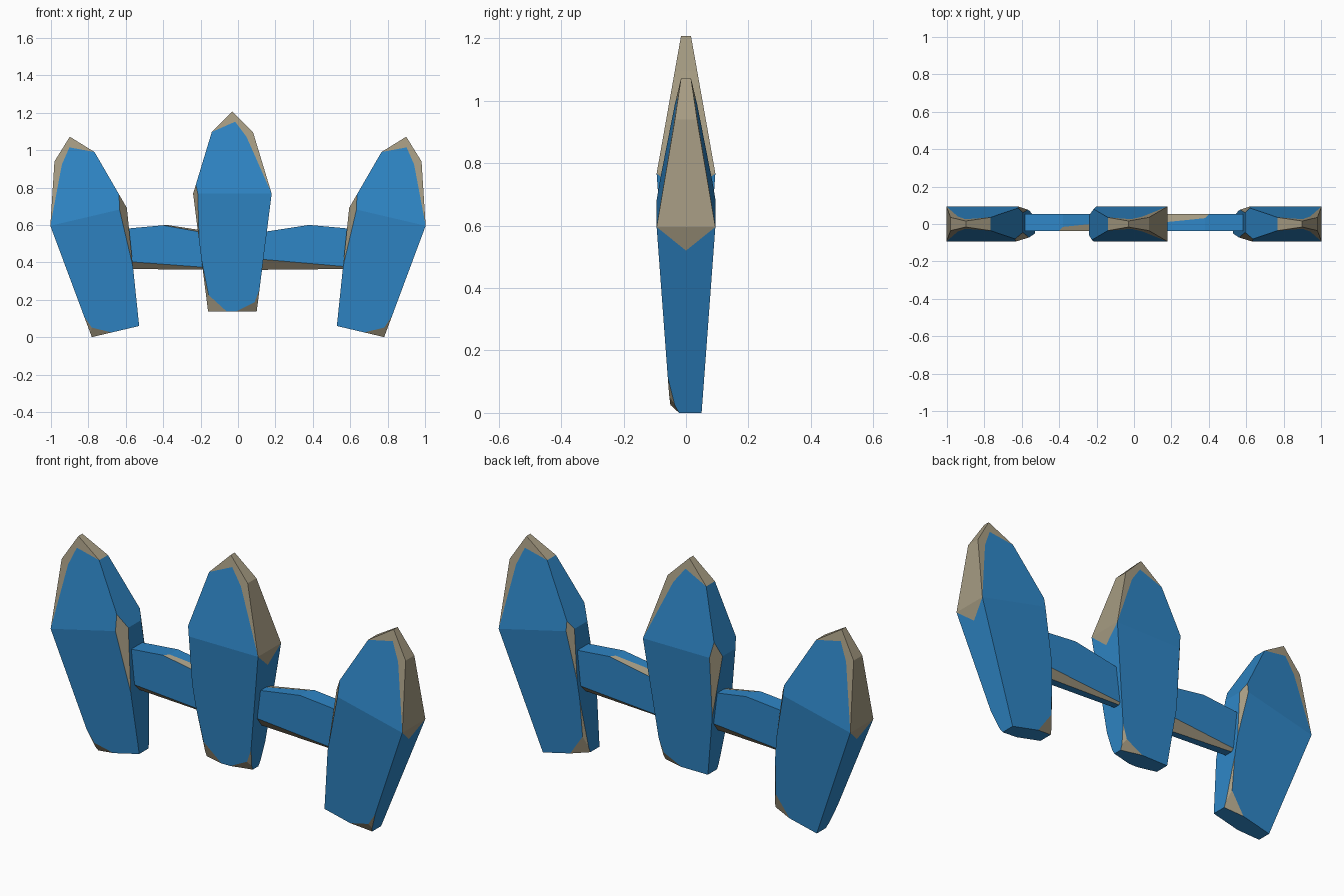
import bpy, bmesh, math
from mathutils import Vector, Matrix

if "Cube" in bpy.data.objects:
    bpy.data.objects.remove(bpy.data.objects["Cube"])


def material(name, rgb):
    m = bpy.data.materials.new(name)
    m.diffuse_color = (*rgb, 1)
    m.use_nodes = True
    m.node_tree.nodes["Principled BSDF"].inputs["Base Color"].default_value = m.diffuse_color
    return m


MATS = [material("blue_paint", (0.028, 0.238, 0.565)),
        material("bare_wood", (0.38, 0.33, 0.225))]


def prism(outline, depth):
    """Closed solid from an (x, z) outline; depth(z) is half the thickness."""
    bm = bmesh.new()
    f = [bm.verts.new((x, -depth(z), z)) for x, z in outline]
    b = [bm.verts.new((x, depth(z), z)) for x, z in outline]
    n = len(outline)
    for i in range(n):
        j = (i + 1) % n
        bm.faces.new((f[i], f[j], b[j], b[i]))
    return bm, f, b


def chip(bm, inside, p, q, r):
    """Slice off the corner beyond the plane p-q-r and cap it with bare wood."""
    p, q, r = Vector(p), Vector(q), Vector(r)
    n = (q - p).cross(r - p).normalized()
    if n.dot(Vector(inside) - p) > 0:
        n = -n
    res = bmesh.ops.bisect_plane(bm, geom=bm.verts[:] + bm.edges[:] + bm.faces[:],
                                 plane_co=p, plane_no=n, clear_outer=True)
    edges = [e for e in res["geom_cut"]
             if isinstance(e, bmesh.types.BMEdge) and e.is_boundary]
    bmesh.ops.edgeloop_fill(bm, edges=edges, mat_nr=1)


def split(bm, faces, co, no):
    """Score a line across some faces without removing anything."""
    geom = set(faces)
    for f in faces:
        geom.update(f.verts)
        geom.update(f.edges)
    bmesh.ops.bisect_plane(bm, geom=list(geom), plane_co=co, plane_no=no)


def finish(bm, name, matrix):
    bm.transform(matrix)
    bmesh.ops.recalc_face_normals(bm, faces=bm.faces[:])
    me = bpy.data.meshes.new(name)
    bm.to_mesh(me)
    bm.free()
    for m in MATS:
        me.materials.append(m)
    ob = bpy.data.objects.new(name, me)
    bpy.context.collection.objects.link(ob)


def board_depth(z):
    return 0.05 + 0.044 * z / 0.63 if z <= 0.63 else 0.094 - 0.078 * (z - 0.63) / 0.44


def board(name, matrix, extra_chip=False):
    outline = [(-.13, 0), (.13, 0), (.21, .63), (.11, .96), (0, 1.07), (-.11, .96), (-.21, .63)]
    bm, f, b = prism(outline, board_depth)
    for s in (f, b):
        bm.faces.new((s[0], s[1], s[2], s[6]))
        bm.faces.new((s[6], s[2], s[3], s[4], s[5]))
    mid = (0, 0, 0.5)
    # chipped shoulders on the inner side
    chip(bm, mid, (.17, -.094, .63), (.21, -.045, .63), (.17, -.072, .315))
    chip(bm, mid, (.185, .094, .63), (.21, .06, .63), (.178, .0764, .378))
    # chipped foot corners
    chip(bm, mid, (.16, .0675, .25), (.11, .05, 0), (.13, .03, 0))
    chip(bm, mid, (.03, .05, 0), (.118, .0556, .08), (.09, .035, 0))
    for s in ((-1, 1) if extra_chip else (-1,)):
        chip(bm, mid, (-.145, s * .0584, .12), (-.10, s * .05, 0), (-.13, s * .03, 0))
        chip(bm, mid, (-.02, s * .05, 0), (-.12, s * .0535, .05), (-.10, s * .03, 0))
    bmesh.ops.recalc_face_normals(bm, faces=bm.faces[:])

    # worn tip: three lines scored across the broad faces
    def broad():
        return [f for f in bm.faces if abs(f.normal.y) > .8 and f.material_index == 0]
    pts = [(-.21, .63), (-.075, .935), (-.015, 1.015), (.11, .96)]
    lines = []
    for (x0, z0), (x1, z1) in zip(pts, pts[1:]):
        co, no = Vector((x0, 0, z0)), Vector((z0 - z1, 0, x1 - x0)).normalized()
        lines.append((co, no))
        split(bm, broad(), co, no)

    # worn outer edge ends in a point below the shoulder
    def outer():
        return [f for f in bm.faces if f.normal.x < -.8 and f.material_index == 0]
    for s in (-1, 1):
        split(bm, outer(), (0, 0, .55), (0, .85 * s, 1))
    bm.normal_update()
    for f in broad():
        c = f.calc_center_median()
        if any((c - co).dot(no) > 1e-4 for co, no in lines):
            f.material_index = 1
    for f in outer():
        c = f.calc_center_median()
        if c.z > .55 + .85 * abs(c.y):
            f.material_index = 1
    for f in bm.faces:
        if f.normal.z > .5:
            f.material_index = 1
    finish(bm, name, matrix)


def rail(name, matrix):
    bm, f, b = prism([(-.62, .365), (-.12, .36), (-.12, .56), (-.38, .6), (-.62, .578)],
                     lambda z: .045)
    bm.faces.new(f)
    bm.faces.new(b)
    mid = (-.37, 0, .47)
    # chipped lower edges and one chipped upper edge
    chip(bm, mid, (-.6, -.045, .405), (-.2, -.045, .375), (-.4, -.02, .3628))
    chip(bm, mid, (-.6, .045, .375), (-.2, .045, .41), (-.4, .02, .3628))
    chip(bm, mid, (-.4, -.045, .598), (-.2, -.045, .562), (-.2, -.005, .5723))
    finish(bm, name, matrix)


# three boards: the outer two lean outwards and mirror each other
left = Matrix.Translation((-.655, 0, .03)) @ Matrix.Rotation(math.radians(-13.2), 4, 'Y')
mirror = Matrix.Scale(-1, 4, (1, 0, 0))
half_turn = Matrix.Rotation(math.pi, 4, 'Z')
board("left_board", left)
board("right_board", mirror @ left)
board("middle_board", Matrix.Translation((-.03, 0, .137)) @ half_turn, True)

# two rails joining the boards
shift = Matrix.Translation((0, .008, 0))
rail("left_rail", shift)
rail("right_rail", shift @ half_turn)
